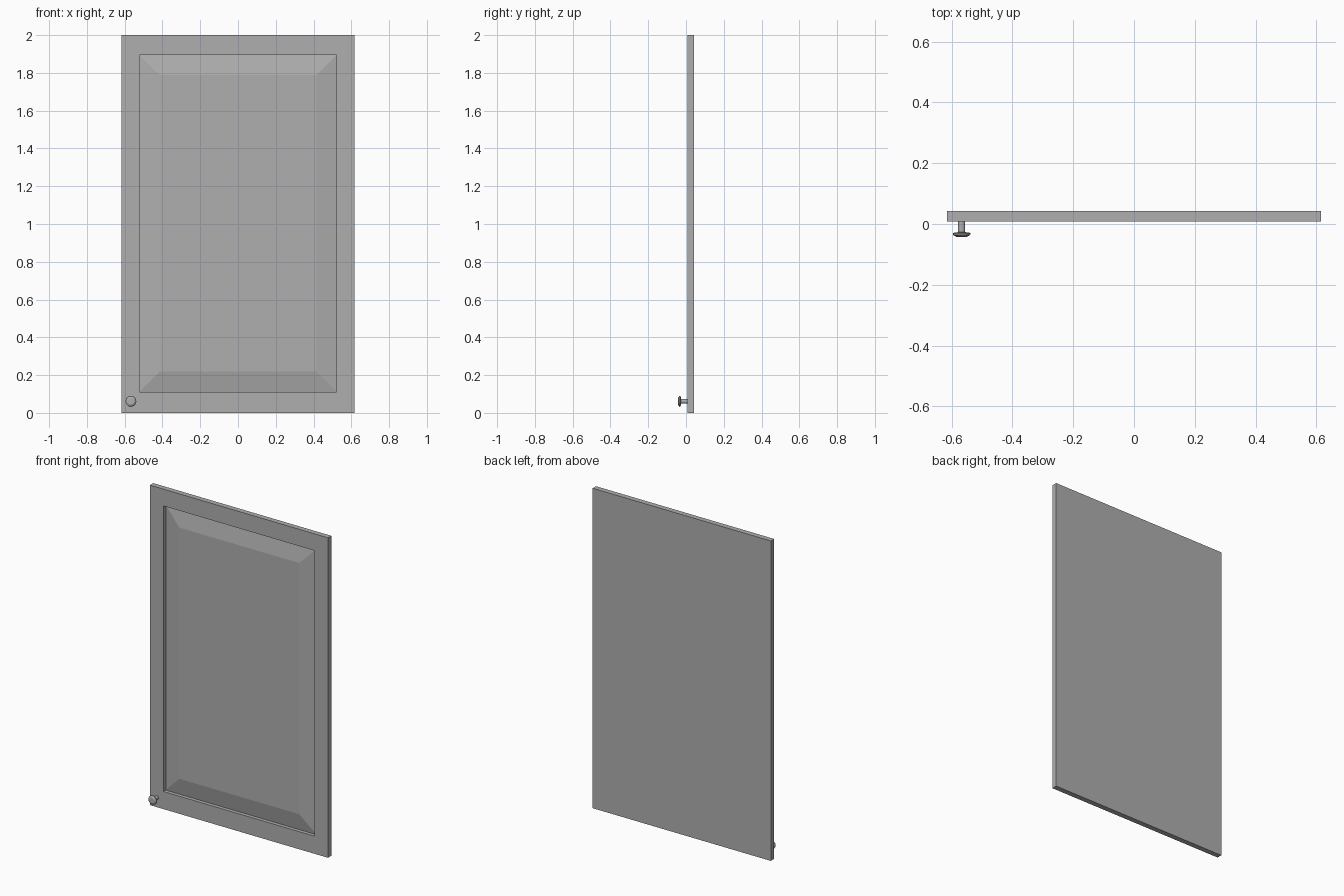
import bpy, bmesh, math

if "Cube" in bpy.data.objects:
    bpy.data.objects.remove(bpy.data.objects["Cube"])

# Dark grey paint shared by door and knob
paint = bpy.data.materials.new("dark_grey")
paint.diffuse_color = (0.43, 0.43, 0.43, 1)
paint.use_nodes = True
paint.node_tree.nodes["Principled BSDF"].inputs["Base Color"].default_value = paint.diffuse_color


def make_object(name, bm):
    bmesh.ops.recalc_face_normals(bm, faces=bm.faces)
    mesh = bpy.data.meshes.new(name)
    bm.to_mesh(mesh)
    bm.free()
    mesh.materials.append(paint)
    obj = bpy.data.objects.new(name, mesh)
    bpy.context.collection.objects.link(obj)
    return obj


def loft(name, rings):
    """Skin a list of equal-length point rings and cap both ends."""
    bm = bmesh.new()
    loops = [[bm.verts.new(p) for p in ring] for ring in rings]
    n = len(loops[0])
    for a, b in zip(loops, loops[1:]):
        for i in range(n):
            j = (i + 1) % n
            bm.faces.new((a[i], a[j], b[j], b[i]))
    bm.faces.new(loops[0])
    bm.faces.new(loops[-1])
    return make_object(name, bm)


def rect(half_width, z0, z1, y):
    return [(-half_width, y, z0), (half_width, y, z0),
            (half_width, y, z1), (-half_width, y, z1)]


def circle(cx, cz, r, y, sides=12):
    return [(cx + r * math.cos(2 * math.pi * i / sides), y,
             cz + r * math.sin(2 * math.pi * i / sides)) for i in range(sides)]


FRONT, BACK, GROOVE = 0.009, 0.042, 0.032

# Door slab: back, outer frame, recessed step, sloped border, raised field
loft("cabinet_door", [
    rect(0.616, 0, 2, BACK),
    rect(0.616, 0, 2, FRONT),
    rect(0.522, 0.11, 1.895, FRONT),
    rect(0.522, 0.11, 1.895, GROOVE),
    rect(0.415, 0.218, 1.788, FRONT + 0.002),
])

# Round knob: stem and a flattened, bevelled cap
profile = [(0.0115, FRONT), (0.0115, -0.027), (0.025, -0.028),
           (0.029, -0.031), (0.028, -0.036), (0.018, -0.042)]
loft("door_knob", [circle(-0.567, 0.061, r, y) for r, y in profile])
